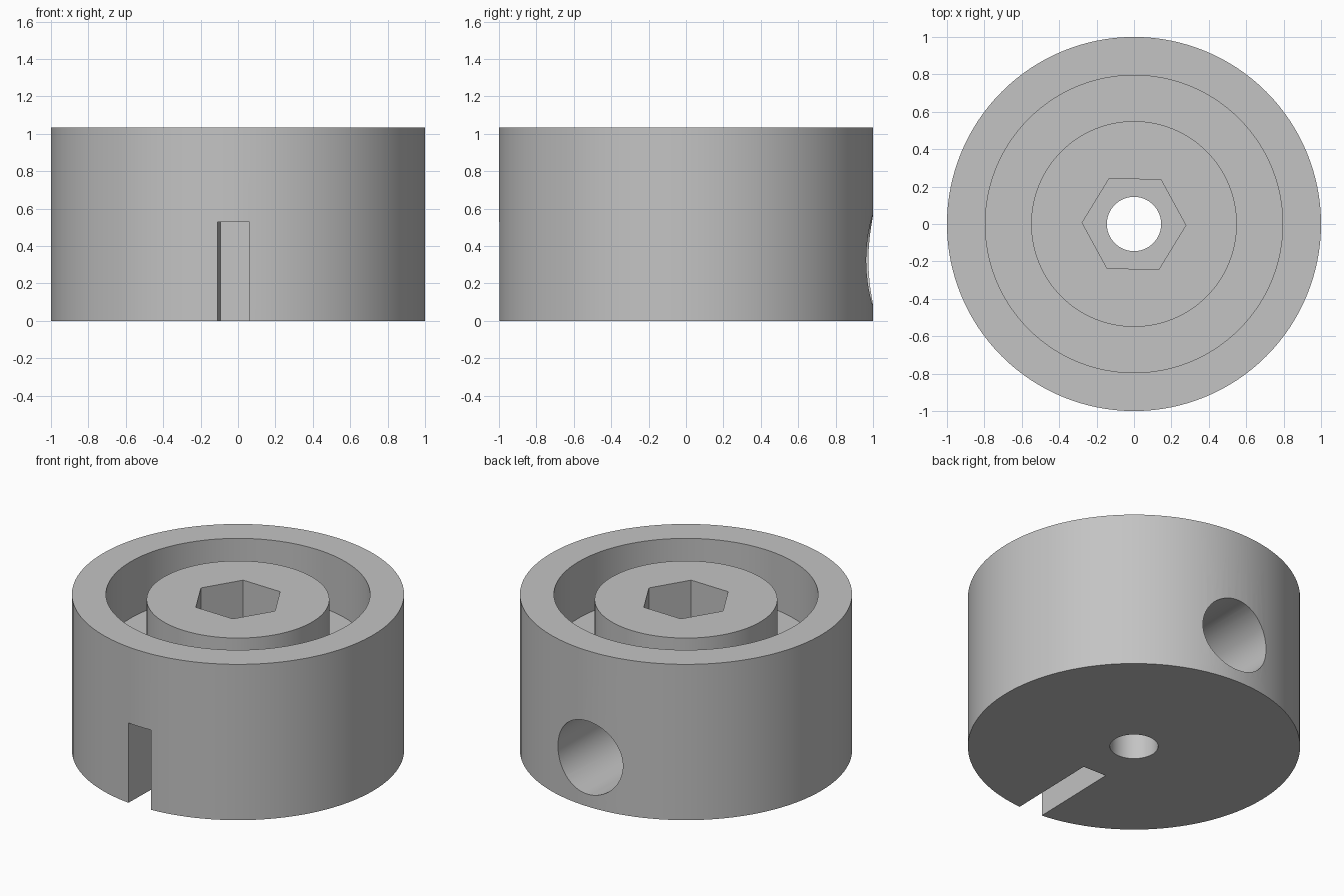
import bpy, bmesh, math
from mathutils import Matrix

cube = bpy.data.objects.get("Cube")
if cube:
    bpy.data.objects.remove(cube, do_unlink=True)

HEIGHT, FLOOR, BOSS_TOP = 1.035, 0.66, 1.0
TURN = Matrix.Rotation(math.radians(-1.4), 4, 'Z')   # whole part sits slightly turned

grey = bpy.data.materials.new("plain_grey")
grey.use_nodes = True
colour = (0.55, 0.55, 0.55, 1)
grey.diffuse_color = colour
grey.node_tree.nodes["Principled BSDF"].inputs["Base Color"].default_value = colour


def add_object(name, bm):
    bmesh.ops.recalc_face_normals(bm, faces=bm.faces[:])
    mesh = bpy.data.meshes.new(name)
    bm.to_mesh(mesh)
    bm.free()
    mesh.materials.append(grey)
    ob = bpy.data.objects.new(name, mesh)
    bpy.context.collection.objects.link(ob)
    return ob


def lathe(name, profile, steps):
    bm = bmesh.new()
    verts = [bm.verts.new((r, 0, z)) for r, z in profile]
    edges = [bm.edges.new((a, b)) for a, b in zip(verts, verts[1:] + verts[:1])]
    bmesh.ops.spin(bm, geom=verts + edges, axis=(0, 0, 1), cent=(0, 0, 0),
                   angle=math.tau, steps=steps, use_merge=True)
    bmesh.ops.remove_doubles(bm, verts=bm.verts[:], dist=1e-4)
    return add_object(name, bm)


def prism(name, sides, radius, depth, matrix):
    bm = bmesh.new()
    bmesh.ops.create_cone(bm, cap_ends=True, segments=sides, radius1=radius,
                          radius2=radius, depth=depth, matrix=matrix)
    return add_object(name, bm)


def box(name, low, high):
    bm = bmesh.new()
    centre = [(a + b) / 2 for a, b in zip(low, high)]
    size = [b - a for a, b in zip(low, high)]
    bmesh.ops.create_cube(bm, size=1, matrix=TURN @ Matrix.Translation(centre)
                          @ Matrix.Diagonal((*size, 1)))
    return add_object(name, bm)


# Round body with ring groove, central boss and through bore
body = lathe("round_body", [(0.145, 0), (1, 0), (1, HEIGHT), (0.795, HEIGHT),
                            (0.795, FLOOR), (0.55, FLOOR), (0.55, BOSS_TOP),
                            (0.145, BOSS_TOP)], 128)

# Hexagonal pocket, front slot and round side hole
hex_turn = TURN @ Matrix.Translation((0, 0, FLOOR + 0.3)) @ Matrix.Rotation(math.pi / 2, 4, 'Z')
hole_turn = TURN @ Matrix.Translation((0, 0.88, 0.325)) @ Matrix.Rotation(math.pi / 2, 4, 'X')
cutters = [
    prism("hex_pocket_cutter", 6, 0.277, 0.6, hex_turn),
    box("slot_cutter", (-0.085, -1.2, -0.2), (0.085, -0.38, 0.53)),
    prism("side_hole_cutter", 64, 0.243, 1.0, hole_turn),
]

# Point the hexagon corners along x
hex_mesh = cutters[0].data
corner = max(hex_mesh.vertices, key=lambda v: v.co.x).co
offset = math.atan2(corner.y, corner.x)
if abs(offset) > 0.2:
    hex_mesh.transform(Matrix.Rotation(math.pi / 6, 4, 'Z'))

bpy.ops.object.select_all(action='DESELECT')
bpy.context.view_layer.objects.active = body
body.select_set(True)
for cutter in cutters:
    cutter.hide_render = True
    mod = body.modifiers.new(cutter.name, 'BOOLEAN')
    mod.operation, mod.solver, mod.object = 'DIFFERENCE', 'EXACT', cutter
    bpy.ops.object.modifier_apply(modifier=mod.name)
    bpy.data.objects.remove(cutter, do_unlink=True)

bpy.ops.object.shade_smooth_by_angle(angle=math.radians(30))
